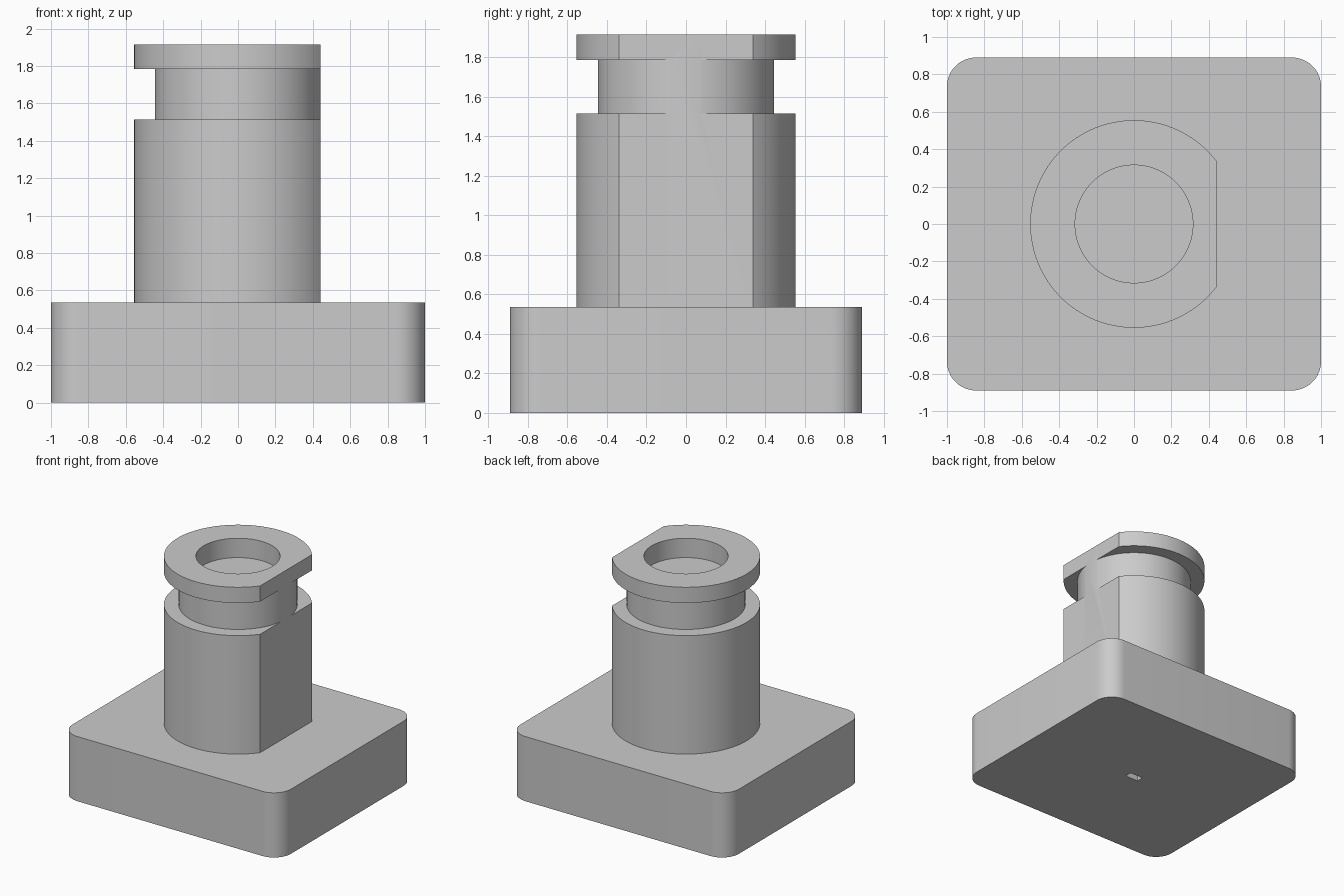
import bpy
import bmesh
import math
from mathutils import Vector

default_cube = bpy.data.objects.get("Cube")
if default_cube:
    bpy.data.objects.remove(default_cube, do_unlink=True)

BASE_TOP = 0.535
FLAT_X = 0.44

grey = bpy.data.materials.new("light grey")
grey.use_nodes = True
colour = (0.6, 0.6, 0.6, 1.0)
grey.diffuse_color = colour
grey.node_tree.nodes["Principled BSDF"].inputs["Base Color"].default_value = colour


def add_object(name, bm):
    """Turn a bmesh into a smooth-shaded object with sharp edges kept."""
    bmesh.ops.recalc_face_normals(bm, faces=bm.faces[:])
    mesh = bpy.data.meshes.new(name)
    bm.to_mesh(mesh)
    bm.free()
    mesh.materials.append(grey)
    obj = bpy.data.objects.new(name, mesh)
    bpy.context.collection.objects.link(obj)
    bpy.ops.object.select_all(action='DESELECT')
    obj.select_set(True)
    bpy.context.view_layer.objects.active = obj
    bpy.ops.object.shade_smooth_by_angle(angle=math.radians(30))
    return obj


def box(size, centre):
    bm = bmesh.new()
    bmesh.ops.create_cube(bm, size=1)
    bmesh.ops.scale(bm, vec=size, verts=bm.verts[:])
    bmesh.ops.translate(bm, vec=centre, verts=bm.verts[:])
    return bm


# Base block with rounded vertical corners
bm = box((2, 1.78, BASE_TOP), (0, 0, BASE_TOP / 2))
uprights = [e for e in bm.edges
            if abs(e.verts[0].co.z - e.verts[1].co.z) > 0.1]
bmesh.ops.bevel(bm, geom=uprights, offset=0.155, segments=12,
                profile=0.5, affect='EDGES')
base = add_object("base_block", bm)

# Small slot in the underside
slot = add_object("slot_cutter", box((0.12, 0.06, 0.4), (0, 0, 0)))
slot.hide_render = True
slot.hide_set(True)
cut = base.modifiers.new("underside_slot", 'BOOLEAN')
cut.operation = 'DIFFERENCE'
cut.solver = 'EXACT'
cut.object = slot

# Turned post: body, neck groove, flange and blind bore
profile = [(0, 0.53), (0.555, 0.53), (0.555, 1.515), (0.445, 1.515),
           (0.445, 1.785), (0.555, 1.785), (0.555, 1.915),
           (0.315, 1.915), (0.315, 1.755), (0, 1.755)]
bm = bmesh.new()
verts = [bm.verts.new((-r, 0, z)) for r, z in profile]
edges = [bm.edges.new(pair) for pair in zip(verts, verts[1:])]
bmesh.ops.spin(bm, geom=verts + edges, cent=(0, 0, 0), axis=(0, 0, 1),
               angle=math.tau, steps=128, use_merge=True)
bmesh.ops.remove_doubles(bm, verts=bm.verts[:], dist=0.0001)

# Flat milled along the left side of the post
bmesh.ops.bisect_plane(bm, geom=bm.verts[:] + bm.edges[:] + bm.faces[:],
                       plane_co=Vector((FLAT_X, 0, 0)),
                       plane_no=Vector((1, 0, 0)), clear_outer=True)
rim = [e for e in bm.edges if e.is_boundary]
bmesh.ops.edgeloop_fill(bm, edges=rim)
add_object("flanged_post", bm)
